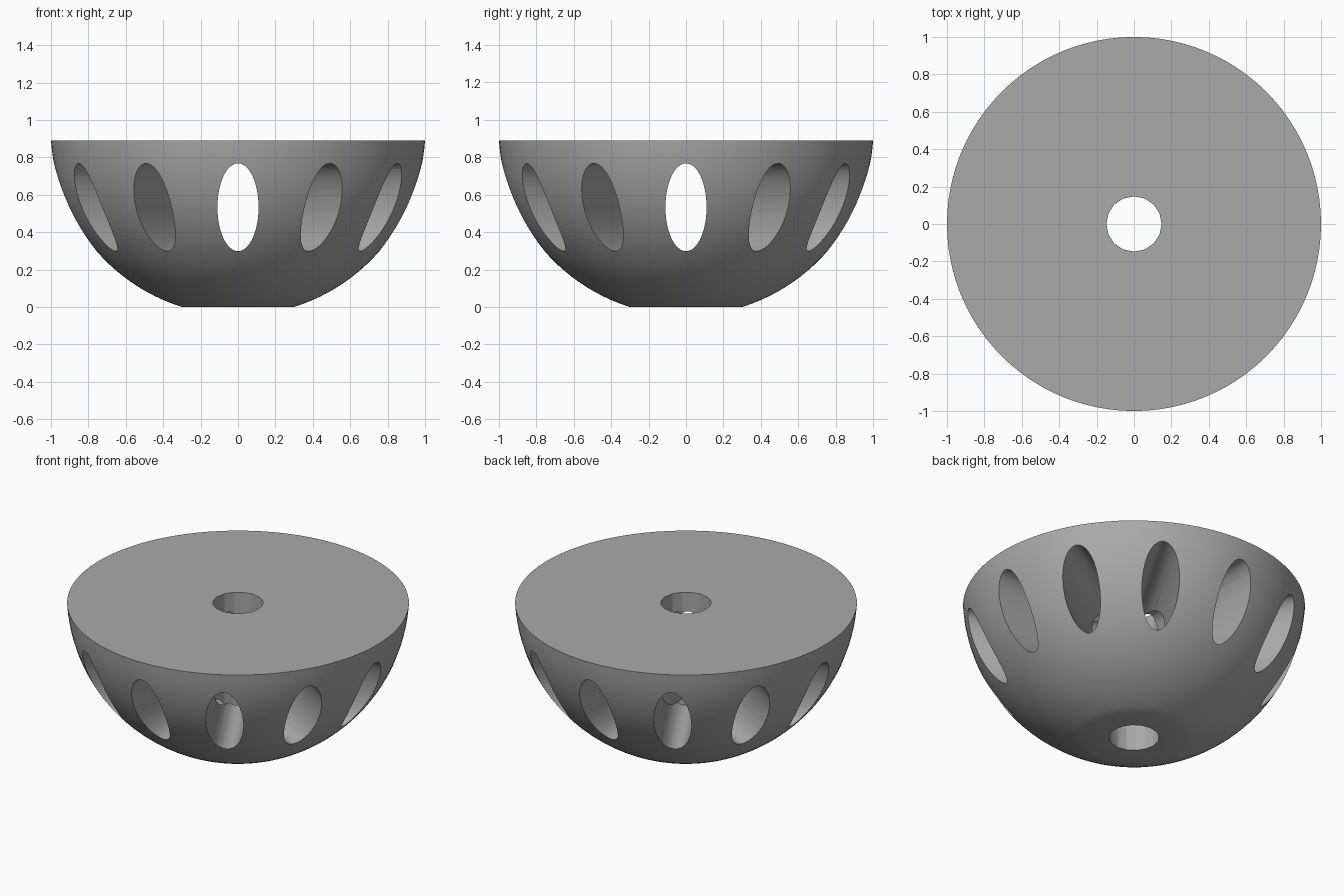
import bpy, bmesh, math
from mathutils import Matrix, Vector

cube = bpy.data.objects.get("Cube")
if cube:
    bpy.data.objects.remove(cube)

HEIGHT, CENTRE_Z, RADIUS = 0.89, 0.956, 1.002

grey = bpy.data.materials.new("plain grey")
grey.use_nodes = True
grey.diffuse_color = (0.4, 0.4, 0.4, 1)
grey.node_tree.nodes["Principled BSDF"].inputs["Base Color"].default_value = (0.4, 0.4, 0.4, 1)


def make_object(name, bm):
    bmesh.ops.recalc_face_normals(bm, faces=bm.faces)
    mesh = bpy.data.meshes.new(name)
    bm.to_mesh(mesh)
    bm.free()
    mesh.materials.append(grey)
    obj = bpy.data.objects.new(name, mesh)
    bpy.context.collection.objects.link(obj)
    return obj


def cylinder(name, sides, matrix):
    bm = bmesh.new()
    bmesh.ops.create_cone(bm, cap_ends=True, segments=sides,
                          radius1=1, radius2=1, depth=2, matrix=matrix)
    return make_object(name, bm)


# Solid bowl: a flat-bottomed slice of a sphere, turned round the z axis
bm = bmesh.new()
start = math.asin(-CENTRE_Z / RADIUS)
end = math.asin((HEIGHT - CENTRE_Z) / RADIUS)
steps = 24
points = [Vector((0, 0, 0))]
for i in range(steps + 1):
    a = start + (end - start) * i / steps
    points.append(Vector((RADIUS * math.cos(a), 0, CENTRE_Z + RADIUS * math.sin(a))))
points.append(Vector((0, 0, HEIGHT)))
verts = [bm.verts.new(p) for p in points]
edges = [bm.edges.new(pair) for pair in zip(verts, verts[1:])]
bmesh.ops.spin(bm, geom=verts + edges, cent=(0, 0, 0), axis=(0, 0, 1),
               angle=2 * math.pi, steps=96)
bmesh.ops.remove_doubles(bm, verts=bm.verts, dist=0.0001)
bowl = make_object("bowl", bm)

# Upright centre hole, then six oval tunnels running right through
cutters = [cylinder("centre_hole_cutter", 16, Matrix.Diagonal((0.148, 0.148, 2, 1)))]
for i in range(6):
    matrix = (Matrix.Translation((0, 0, 0.533))
              @ Matrix.Rotation(math.radians(30 * i), 4, 'Z')
              @ Matrix.Diagonal((0.11, 1.5, 0.235, 1))
              @ Matrix.Rotation(math.pi / 2, 4, 'X'))
    cutters.append(cylinder("tunnel_cutter", 48, matrix))

bpy.ops.object.select_all(action='DESELECT')
bowl.select_set(True)
bpy.context.view_layer.objects.active = bowl
for cutter in cutters:
    mod = bowl.modifiers.new("cut", 'BOOLEAN')
    mod.operation = 'DIFFERENCE'
    mod.solver = 'EXACT'
    mod.object = cutter
    bpy.ops.object.modifier_apply(modifier=mod.name)
    bpy.data.objects.remove(cutter)

bpy.ops.object.shade_smooth_by_angle(angle=math.radians(30))
